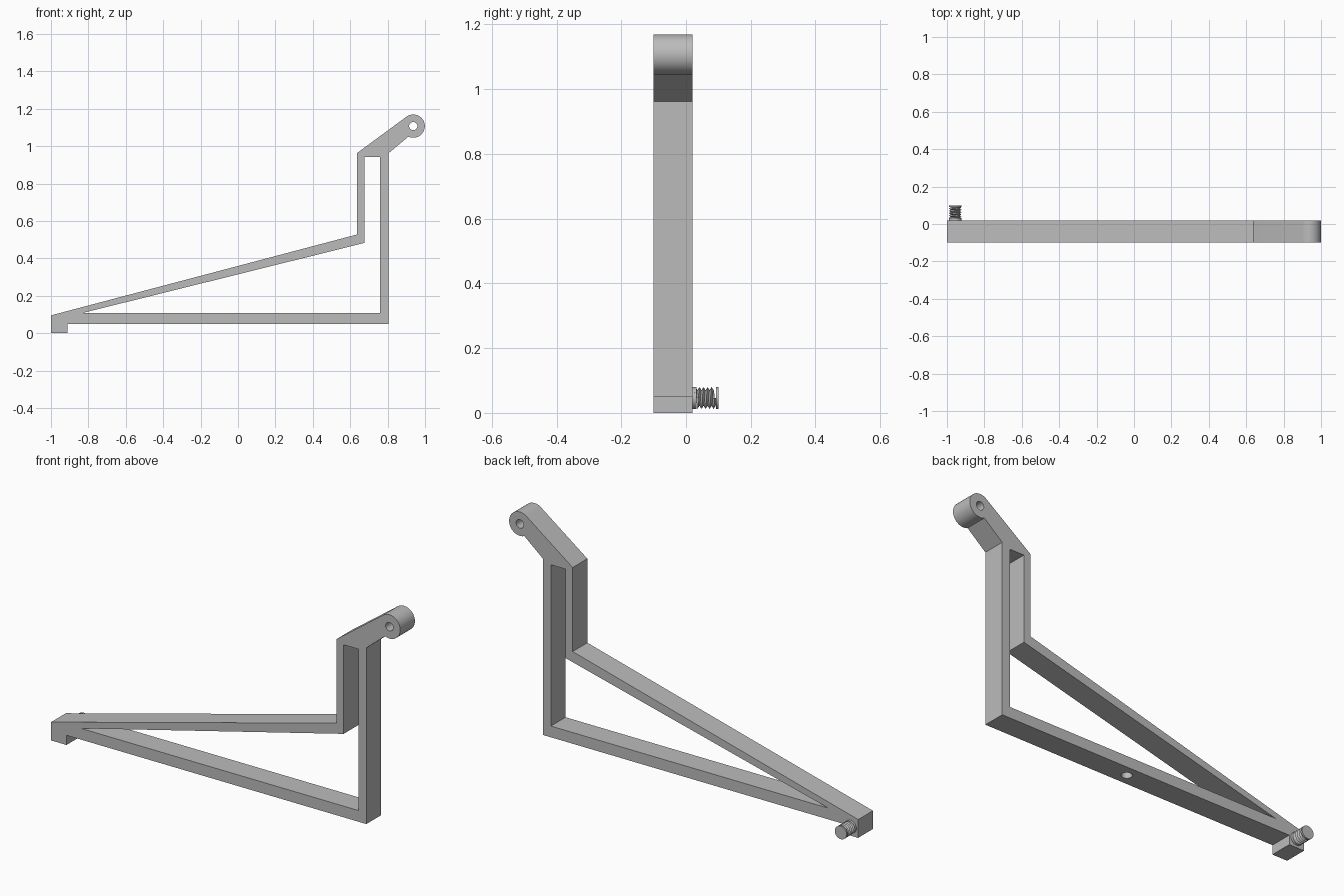
import bpy
import bmesh
from math import sin, cos, pi, radians
from mathutils import Matrix, Vector

if "Cube" in bpy.data.objects:
    bpy.data.objects.remove(bpy.data.objects["Cube"], do_unlink=True)

grey = bpy.data.materials.new("plain grey")
grey.use_nodes = True
COLOUR = (0.5, 0.5, 0.5, 1)
grey.diffuse_color = COLOUR
grey.node_tree.nodes["Principled BSDF"].inputs["Base Color"].default_value = COLOUR

FRONT, BACK = -0.10, 0.02
MID = (FRONT + BACK) / 2


def make_object(name, bm):
    bmesh.ops.recalc_face_normals(bm, faces=bm.faces)
    mesh = bpy.data.meshes.new(name)
    bm.to_mesh(mesh)
    bm.free()
    mesh.materials.append(grey)
    obj = bpy.data.objects.new(name, mesh)
    bpy.context.collection.objects.link(obj)
    return obj


def smooth(obj):
    bpy.ops.object.select_all(action="DESELECT")
    obj.select_set(True)
    bpy.context.view_layer.objects.active = obj
    bpy.ops.object.shade_smooth_by_angle(angle=radians(30))


def arc(centre, radius, start, end, steps):
    angles = [radians(start + (end - start) * i / steps) for i in range(steps + 1)]
    return [(centre[0] + radius * cos(a), centre[1] + radius * sin(a)) for a in angles]


def cylinder(name, radius, centre, depth, axis):
    bm = bmesh.new()
    turn = Matrix.Rotation(radians(90), 4, "X") if axis == "Y" else Matrix()
    bmesh.ops.create_cone(bm, cap_ends=True, segments=32, radius1=radius, radius2=radius,
                          depth=depth, matrix=Matrix.Translation(centre) @ turn)
    return make_object(name, bm)


# Bracket frame: outline, window and pivot hole, extruded through its thickness
pivot = (0.937, 1.107)
outline = [(-1, 0), (-0.912, 0), (-0.912, 0.05), (0.805, 0.05), (0.805, 0.962), (0.912, 1.051)]
outline += arc(pivot, 0.062, -105, 123, 36)
outline += [(0.635, 0.962), (0.635, 0.527), (-1, 0.095)]
window = [(-0.83, 0.108), (0.76, 0.108), (0.76, 0.943), (0.675, 0.943), (0.675, 0.482)]
pivot_hole = arc(pivot, 0.022, 0, 345, 23)

bm = bmesh.new()
edges = []
for loop in (outline, window, pivot_hole):
    verts = [bm.verts.new((x, FRONT, z)) for x, z in loop]
    edges += [bm.edges.new((verts[i - 1], verts[i])) for i in range(len(verts))]
bmesh.ops.triangle_fill(bm, edges=edges, use_beauty=True)
extruded = bmesh.ops.extrude_face_region(bm, geom=bm.faces[:])
moved = [g for g in extruded["geom"] if isinstance(g, bmesh.types.BMVert)]
bmesh.ops.translate(bm, verts=moved, vec=Vector((0, BACK - FRONT, 0)))
frame = make_object("bracket_frame", bm)

# Blind hole in the underside of the lower bar
cutter = cylinder("hole_cutter", 0.026, (0.01, MID, 0.05), 0.08, "Z")
cutter.hide_render = True
cutter.hide_viewport = True
cut = frame.modifiers.new("blind hole", "BOOLEAN")
cut.operation = "DIFFERENCE"
cut.solver = "EXACT"
cut.object = cutter
smooth(frame)
bpy.ops.object.modifier_apply(modifier=cut.name)
bpy.data.objects.remove(cutter, do_unlink=True)

# Screw on the back of the foot: collar, helical thread and end cap
SX, SZ, CREST, ROOT = -0.956, 0.046, 0.034, 0.024
for name, y0, y1 in (("screw_collar", 0.015, 0.033), ("screw_tip", 0.092, 0.10)):
    smooth(cylinder(name, CREST, (SX, (y0 + y1) / 2, SZ), y1 - y0, "Y"))

bm = bmesh.new()
SEG, TURNS, PITCH = 24, 5, 0.0125


def helix(radius, shift):
    return [bm.verts.new((SX + radius * cos(2 * pi * k / SEG),
                          0.026 + shift + PITCH * k / SEG,
                          SZ + radius * sin(2 * pi * k / SEG)))
            for k in range(SEG * TURNS + 1)]


crest, root = helix(CREST, 0), helix(ROOT, PITCH / 2)
for k in range(SEG * TURNS):
    bm.faces.new((crest[k], crest[k + 1], root[k + 1], root[k]))
    if k + SEG < SEG * TURNS:
        bm.faces.new((root[k], root[k + 1], crest[k + SEG + 1], crest[k + SEG]))
smooth(make_object("screw_thread", bm))
